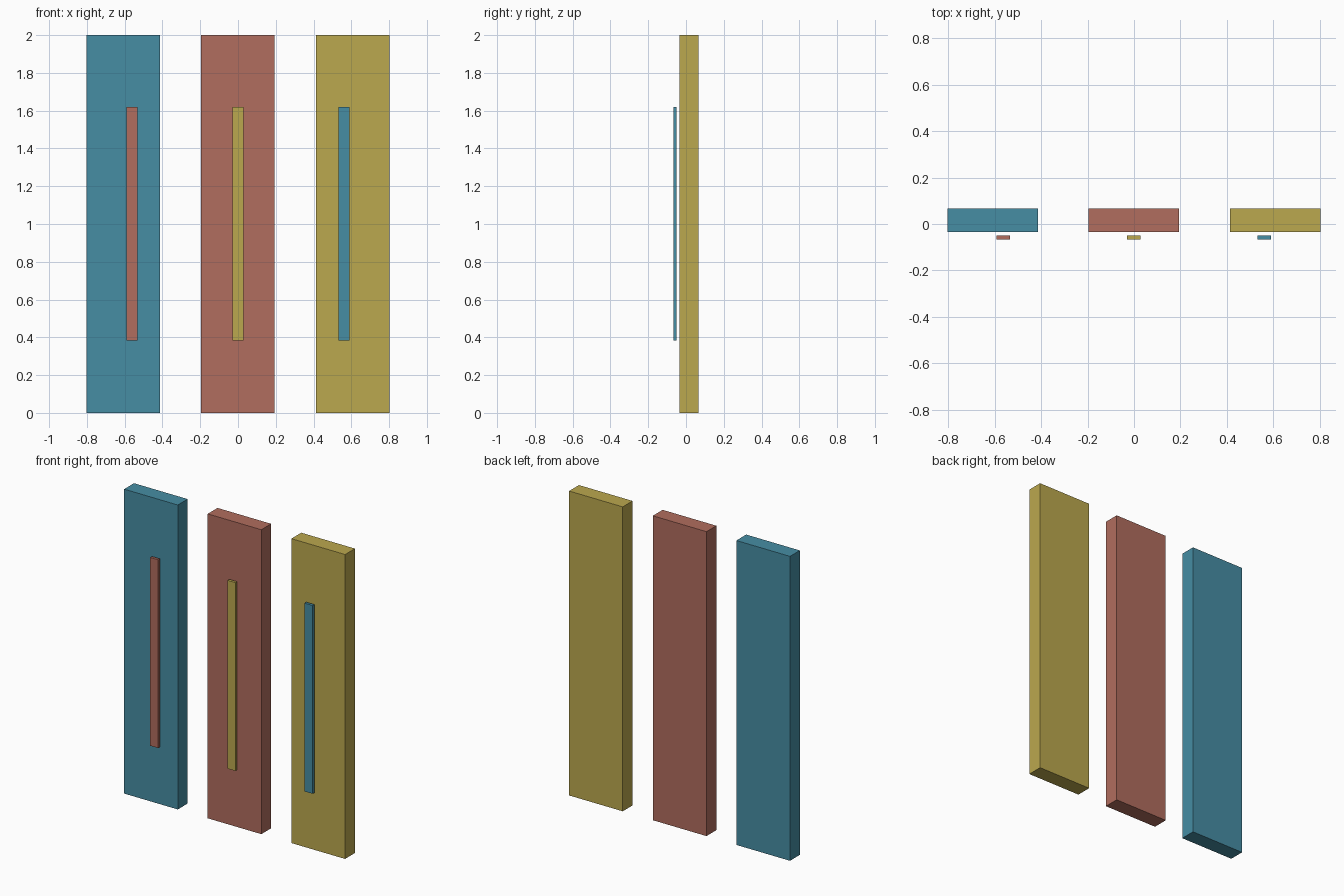
import bpy, bmesh

if "Cube" in bpy.data.objects:
    bpy.data.objects.remove(bpy.data.objects["Cube"])


def linear(c):
    c /= 255
    return c / 12.92 if c <= 0.04045 else ((c + 0.055) / 1.055) ** 2.4


def material(name, rgb):
    m = bpy.data.materials.new(name)
    m.diffuse_color = (*[linear(c) for c in rgb], 1)
    m.use_nodes = True
    m.node_tree.nodes["Principled BSDF"].inputs["Base Color"].default_value = m.diffuse_color
    return m


def box(name, x, y, z, mat):
    """Axis-aligned box from (min, max) ranges."""
    bm = bmesh.new()
    bmesh.ops.create_cube(bm, size=1)
    for v in bm.verts:
        v.co = [r[0] if c < 0 else r[1] for c, r in zip(v.co, (x, y, z))]
    me = bpy.data.meshes.new(name)
    bm.to_mesh(me)
    bm.free()
    me.materials.append(mat)
    ob = bpy.data.objects.new(name, me)
    bpy.context.collection.objects.link(ob)
    return ob


blue = material("teal blue", (70, 141, 164))
red = material("brick red", (177, 109, 94))
yellow = material("mustard yellow", (187, 168, 78))

# Three upright panels, each with a contrasting strip floating just in front
for side, px, sx, panel_mat, strip_mat in (
        ("left", -0.608, -0.562, blue, red),
        ("middle", -0.001, -0.001, red, yellow),
        ("right", 0.608, 0.560, yellow, blue)):
    box(side + "_panel", (px - 0.195, px + 0.195), (-0.035, 0.067), (0, 2), panel_mat)
    box(side + "_strip", (sx - 0.029, sx + 0.029), (-0.067, -0.049), (0.383, 1.62), strip_mat)
